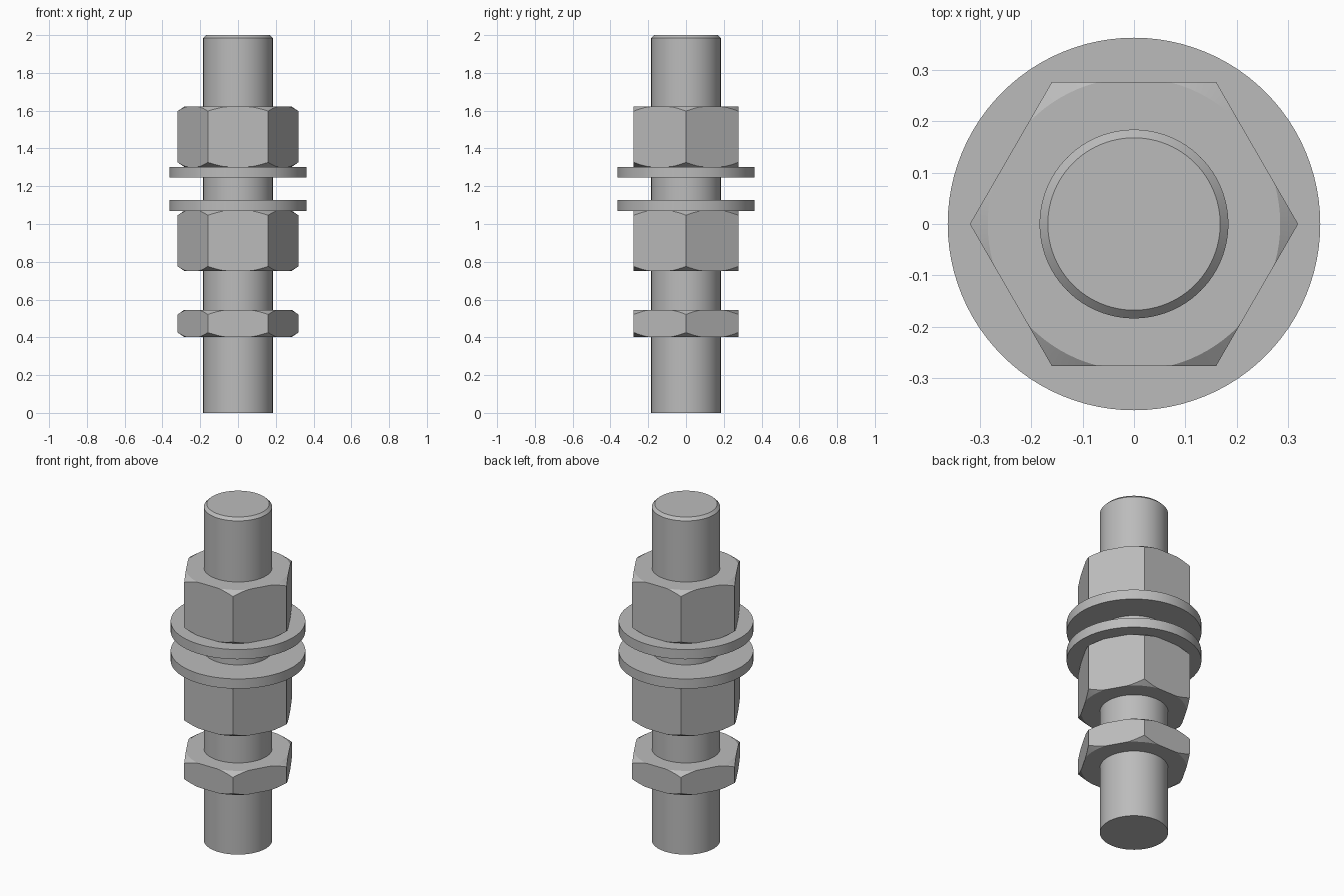
import bpy
import bmesh
from math import cos, sin, pi, radians

SEGMENTS = 96
ROD_R = 0.184
NUT_APOTHEM = 0.277
CHAMFER_R = 0.285
CHAMFER_SLOPE = 0.68

cube = bpy.data.objects.get("Cube")
if cube:
    bpy.data.objects.remove(cube, do_unlink=True)

steel = bpy.data.materials.new("grey steel")
steel.use_nodes = True
grey = (0.5, 0.5, 0.5, 1)
steel.diffuse_color = grey
steel.node_tree.nodes["Principled BSDF"].inputs["Base Color"].default_value = grey


def revolve(name, profile, closed):
    """Sweep profile(angle) -> [(radius, z)] round z; cap the ends unless closed."""
    bm = bmesh.new()
    columns = []
    for i in range(SEGMENTS):
        a = 2 * pi * i / SEGMENTS
        columns.append([bm.verts.new((r * cos(a), r * sin(a), z)) for r, z in profile(a)])
    count = len(columns[0])
    for i, col in enumerate(columns):
        nxt = columns[(i + 1) % SEGMENTS]
        for j in range(count if closed else count - 1):
            k = (j + 1) % count
            bm.faces.new((col[j], nxt[j], nxt[k], col[k]))
    if not closed:
        bm.faces.new([c[0] for c in reversed(columns)])
        bm.faces.new([c[-1] for c in columns])
    bmesh.ops.remove_doubles(bm, verts=bm.verts, dist=1e-5)
    bmesh.ops.recalc_face_normals(bm, faces=bm.faces)
    mesh = bpy.data.meshes.new(name)
    bm.to_mesh(mesh)
    bm.free()
    mesh.materials.append(steel)
    obj = bpy.data.objects.new(name, mesh)
    bpy.context.collection.objects.link(obj)
    bpy.ops.object.select_all(action="DESELECT")
    obj.select_set(True)
    bpy.context.view_layer.objects.active = obj
    bpy.ops.object.shade_smooth_by_angle(angle=radians(20))
    return obj


def nut(name, bottom, top):
    """Hexagon nut whose corners are trimmed by a cone at both ends."""
    def profile(a):
        r = NUT_APOTHEM / cos((a % (pi / 3)) - pi / 6)
        rim = min(r, CHAMFER_R)
        drop = (r - rim) * CHAMFER_SLOPE
        return [(ROD_R, bottom), (rim, bottom), (r, bottom + drop),
                (r, top - drop), (rim, top), (ROD_R, top)]
    return revolve(name, profile, True)


def washer(name, bottom, top, radius=0.363):
    ring = [(ROD_R, bottom), (radius, bottom), (radius, top), (ROD_R, top)]
    return revolve(name, lambda a: ring, True)


# Rod with a chamfered top end
rod = [(ROD_R, 0), (ROD_R, 1.984), (0.168, 2)]
revolve("threaded_rod", lambda a: rod, False)

# Nuts and washers from bottom to top
nut("lock_nut", 0.402, 0.545)
nut("lower_nut", 0.752, 1.07)
washer("lower_washer", 1.07, 1.128)
washer("upper_washer", 1.245, 1.303)
nut("upper_nut", 1.303, 1.621)
